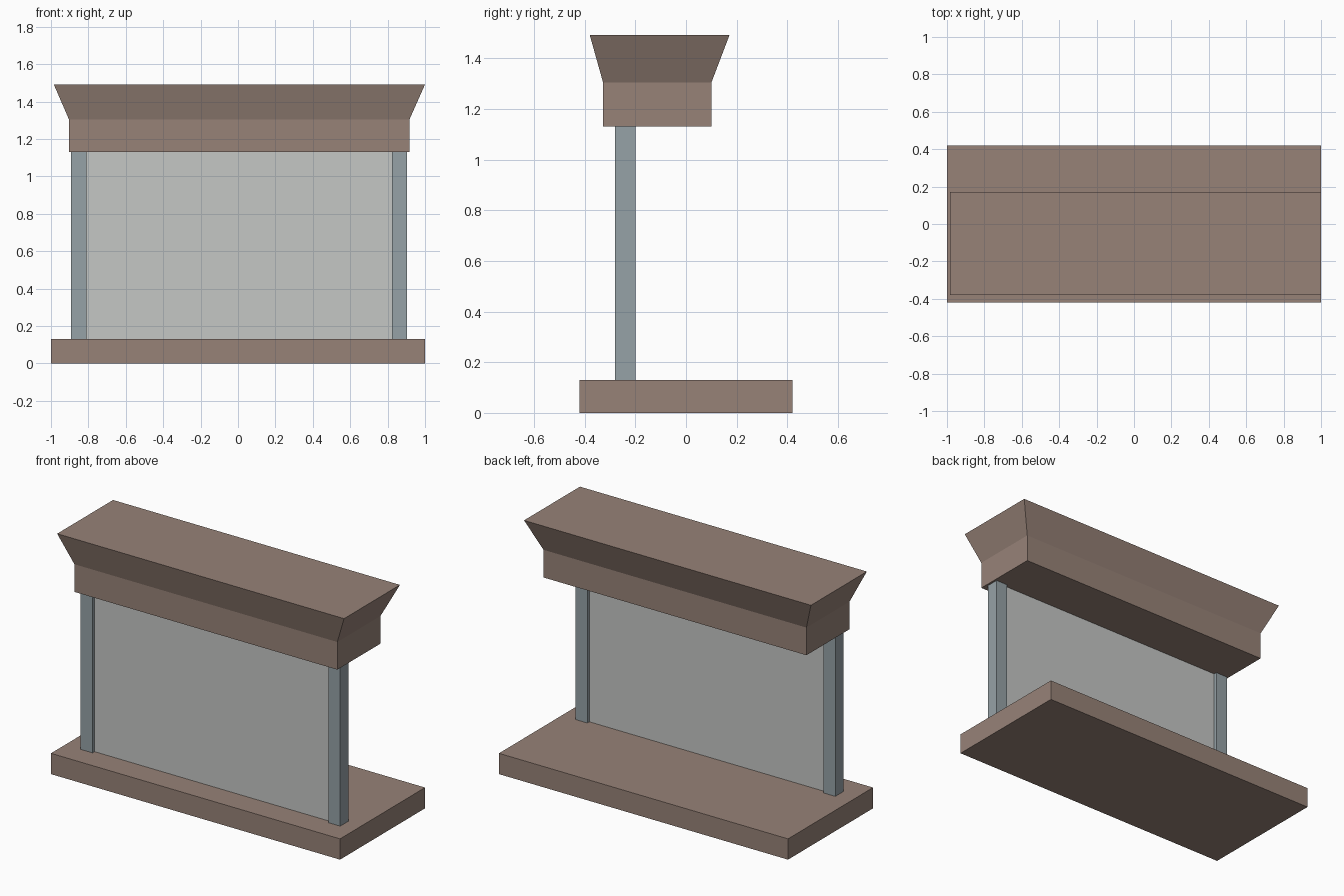
import bpy
import bmesh

default = bpy.data.objects.get("Cube")
if default:
    bpy.data.objects.remove(default, do_unlink=True)


def material(name, colour):
    mat = bpy.data.materials.new(name)
    mat.use_nodes = True
    mat.diffuse_color = (*colour, 1)
    mat.node_tree.nodes["Principled BSDF"].inputs["Base Color"].default_value = (*colour, 1)
    return mat


brown = material("warm brown", (0.31, 0.225, 0.187))
slate = material("slate grey", (0.305, 0.36, 0.385))
pale = material("pale grey", (0.56, 0.57, 0.56))


def loft(name, mat, sections):
    """Closed solid through rectangles given as (z, x0, x1, y0, y1)."""
    bm = bmesh.new()
    rings = [[bm.verts.new((x, y, z)) for x, y in ((x0, y0), (x1, y0), (x1, y1), (x0, y1))]
             for z, x0, x1, y0, y1 in sections]
    bm.faces.new(rings[0][::-1])
    bm.faces.new(rings[-1])
    for low, high in zip(rings, rings[1:]):
        for i in range(4):
            j = (i + 1) % 4
            bm.faces.new((low[i], low[j], high[j], high[i]))
    mesh = bpy.data.meshes.new(name)
    bm.to_mesh(mesh)
    bm.free()
    mesh.materials.append(mat)
    obj = bpy.data.objects.new(name, mesh)
    bpy.context.collection.objects.link(obj)
    return obj


def box(name, mat, x, y, z):
    return loft(name, mat, [(h, *x, *y) for h in z])


FLOOR, LINTEL = 0.13, 1.13

# Base slab
box("base_slab", brown, (-1, 1), (-0.42, 0.42), (0, FLOOR))

# Posts and the thin panel set between them
for name, x in (("right_post", (-0.893, -0.81)), ("left_post", (0.823, 0.903))):
    box(name, slate, x, (-0.28, -0.20), (FLOOR, LINTEL))
box("centre_panel", pale, (-0.81, 0.823), (-0.26, -0.22), (FLOOR, LINTEL))

# Straight frieze flaring out into the cornice
frieze = (-0.903, 0.916, -0.327, 0.10)
loft("cornice", brown, [(LINTEL, *frieze), (1.303, *frieze),
                        (1.492, -0.985, 1, -0.38, 0.172)])
